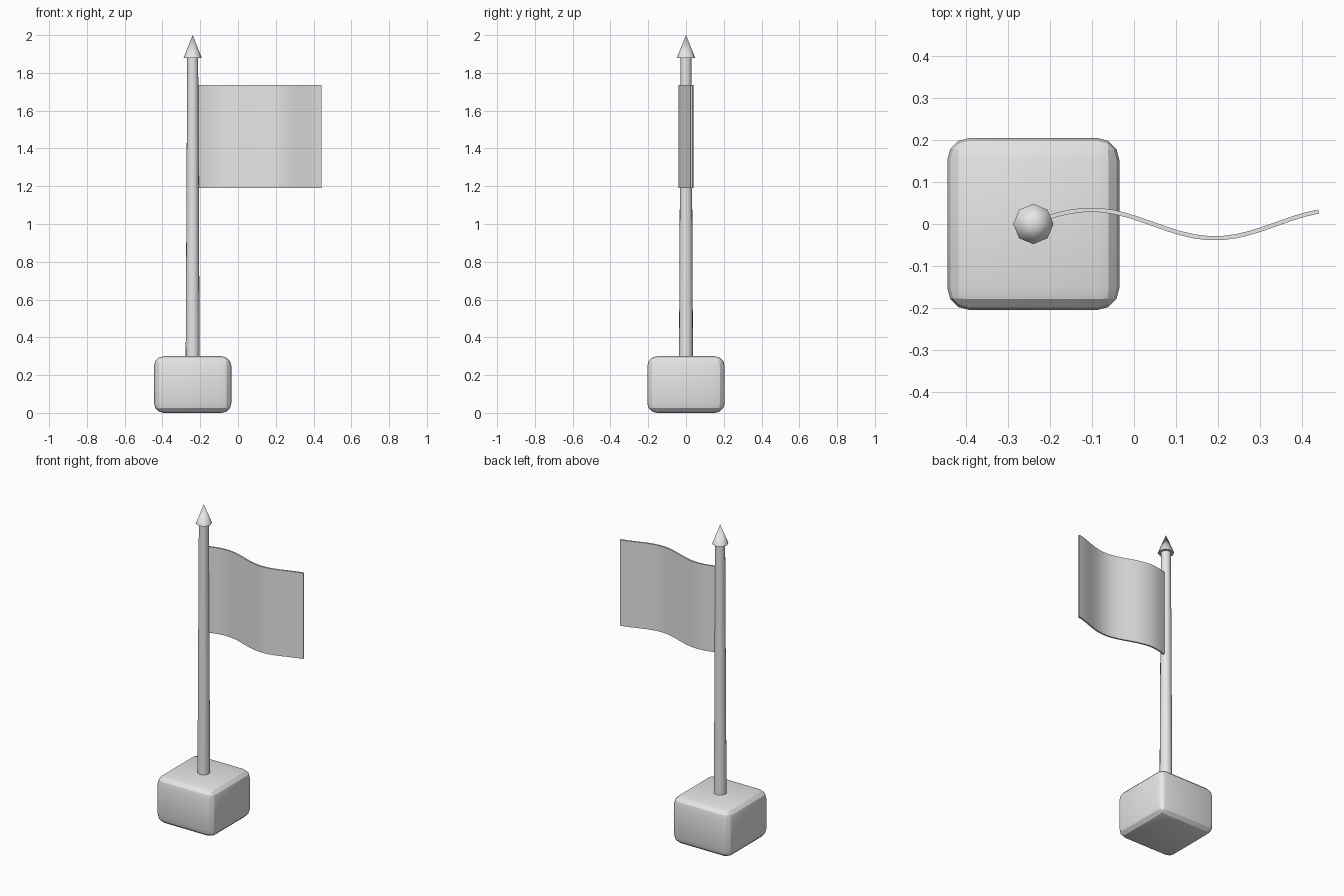
import bpy, bmesh, math
from mathutils import Matrix

if "Cube" in bpy.data.objects:
    bpy.data.objects.remove(bpy.data.objects["Cube"], do_unlink=True)

POLE_X = -0.24

grey = bpy.data.materials.new("plain_grey")
grey.use_nodes = True
grey.diffuse_color = (0.8, 0.8, 0.8, 1)
grey.node_tree.nodes["Principled BSDF"].inputs["Base Color"].default_value = (0.8, 0.8, 0.8, 1)


def add_part(name, bm, angle=40):
    """Turn a bmesh into a smooth-shaded grey object."""
    bmesh.ops.recalc_face_normals(bm, faces=bm.faces)
    mesh = bpy.data.meshes.new(name)
    bm.to_mesh(mesh)
    bm.free()
    mesh.materials.append(grey)
    obj = bpy.data.objects.new(name, mesh)
    bpy.context.collection.objects.link(obj)
    bpy.ops.object.select_all(action='DESELECT')
    obj.select_set(True)
    bpy.context.view_layer.objects.active = obj
    bpy.ops.object.shade_smooth_by_angle(angle=math.radians(angle))
    return obj


def add_cone(name, z0, z1, r0, r1, sides, angle):
    bm = bmesh.new()
    bmesh.ops.create_cone(bm, cap_ends=True, segments=sides, radius1=r0, radius2=r1,
                          depth=z1 - z0,
                          matrix=Matrix.Translation((POLE_X, 0, (z0 + z1) / 2)))
    return add_part(name, bm, angle)


# Rounded base block
bm = bmesh.new()
bmesh.ops.create_cube(bm, size=1, matrix=Matrix.Translation((POLE_X, 0, 0.15))
                      @ Matrix.Diagonal((0.41, 0.41, 0.3, 1)))
bmesh.ops.bevel(bm, geom=bm.edges[:], offset=0.052, segments=3, profile=0.5, affect='EDGES')
add_part("base", bm, 20)

# Tapered pole and pointed tip
add_cone("pole", 0.1, 1.89, 0.038, 0.029, 16, 50)
add_cone("pole_tip", 1.88, 2.0, 0.048, 0, 8, 60)

# Waving flag: a thin sheet following one sine wave, uniform in thickness
X0, X1, STEPS, HALF = -0.215, 0.44, 20, 0.005
bm = bmesh.new()
rings = []
for i in range(STEPS + 1):
    x = X0 + (X1 - X0) * i / STEPS
    phase = math.pi * (x - 0.045) / 0.295
    y = -0.034 * math.sin(phase)
    slope = -0.362 * math.cos(phase)
    n = HALF / math.hypot(1, slope)
    rings.append([bm.verts.new((x - s * slope * n, y + s * n, z))
                  for s, z in ((-1, 1.19), (1, 1.19), (1, 1.735), (-1, 1.735))])
for a, b in zip(rings, rings[1:]):
    for k in range(4):
        bm.faces.new((a[k], a[k - 1], b[k - 1], b[k]))
bm.faces.new(rings[0])
bm.faces.new(rings[-1])
add_part("flag", bm)
